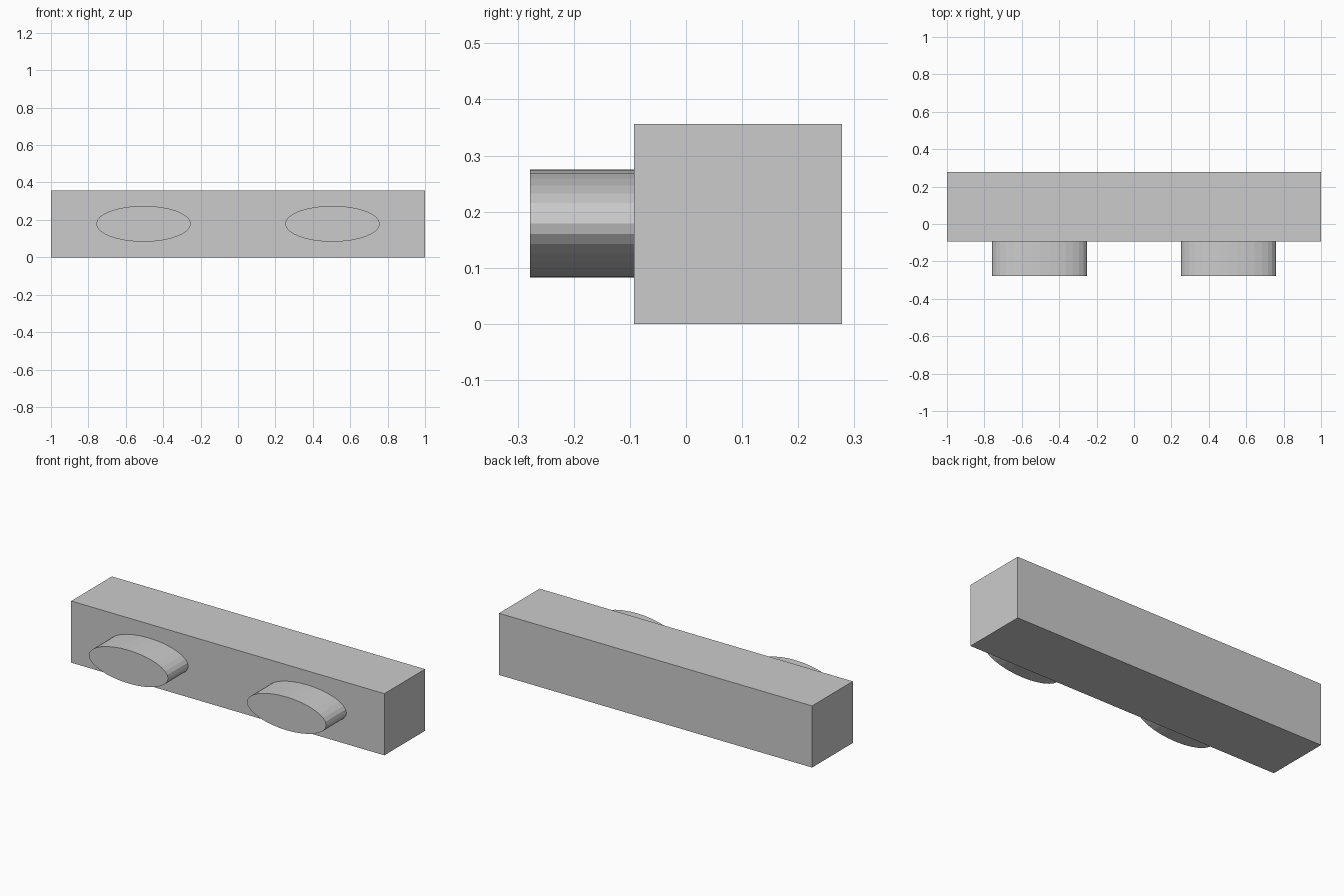
import bpy
import math

cube = bpy.data.objects.get("Cube")
if cube:
    bpy.data.objects.remove(cube, do_unlink=True)

# Plain grey finish
grey = bpy.data.materials.new("light grey")
grey.use_nodes = True
colour = (0.6, 0.6, 0.6, 1)
grey.diffuse_color = colour
grey.node_tree.nodes["Principled BSDF"].inputs["Base Color"].default_value = colour

FRONT, FACE, BACK = -0.278, -0.093, 0.278
HEIGHT = 0.356


def finish(name, scale):
    """Name the active primitive, apply its size and give it the finish."""
    part = bpy.context.object
    part.name = name
    part.scale = scale
    bpy.ops.object.transform_apply(location=False, rotation=True, scale=True)
    part.data.materials.append(grey)


# Long rectangular bar
bpy.ops.mesh.primitive_cube_add(size=1, location=(0, (FACE + BACK) / 2, HEIGHT / 2))
finish("bar", (2, BACK - FACE, HEIGHT))

# Two oval pegs standing out of the front face
for side, x in (("left", 0.505), ("right", -0.505)):
    bpy.ops.mesh.primitive_cylinder_add(
        vertices=32, radius=1, depth=FACE - FRONT,
        location=(x, (FRONT + FACE) / 2, HEIGHT / 2 + 0.001),
        rotation=(math.pi / 2, 0, 0))
    # Cylinder vertices start on its local y axis, so the oval has points at its tips
    finish(side + "_oval_peg", (0.253, 0.096, 1))
